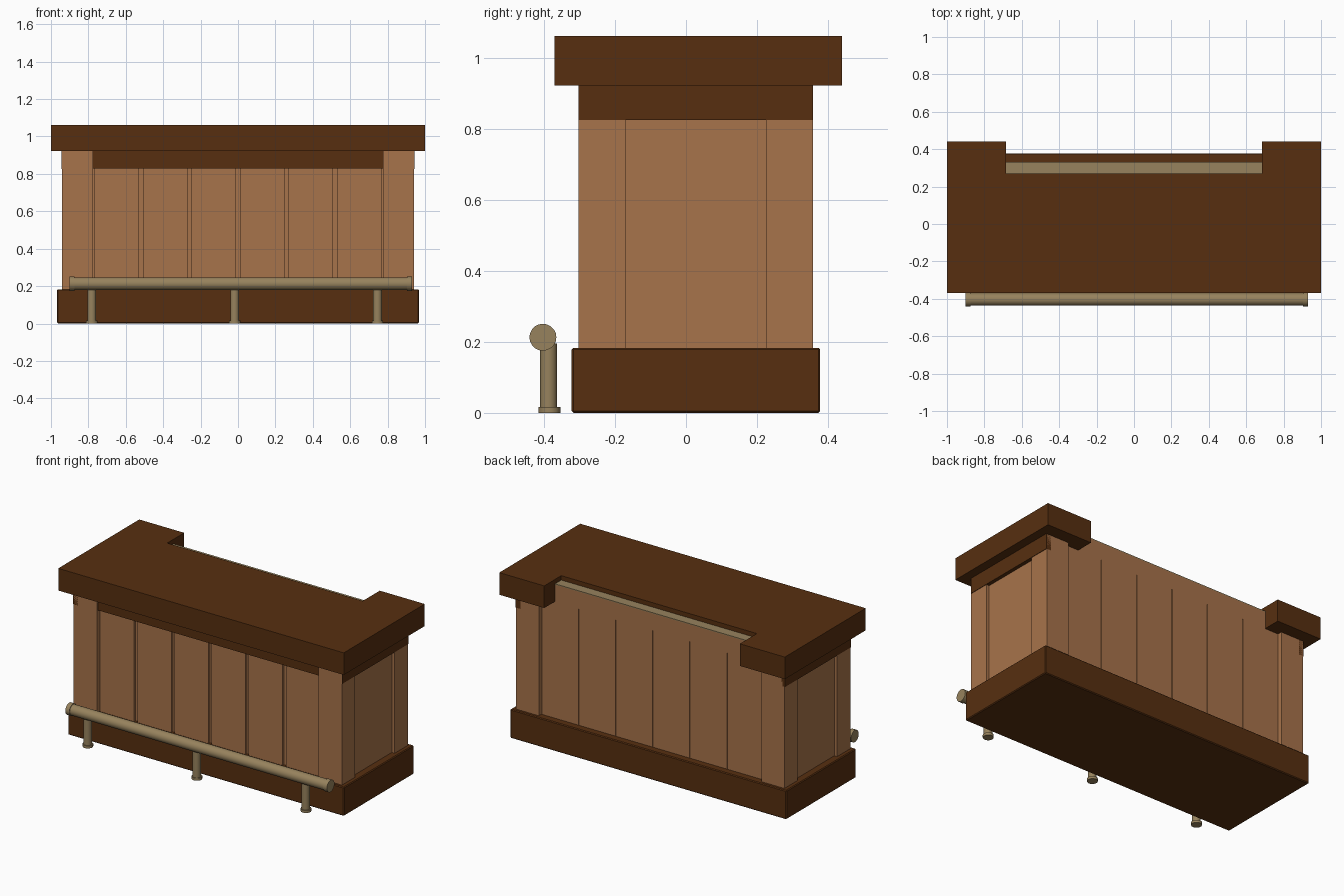
import bpy, bmesh, math
from mathutils import Matrix

if "Cube" in bpy.data.objects:
    bpy.data.objects.remove(bpy.data.objects["Cube"])


def material(name, rgb):
    m = bpy.data.materials.new(name)
    m.diffuse_color = (*rgb, 1)
    m.use_nodes = True
    m.node_tree.nodes["Principled BSDF"].inputs["Base Color"].default_value = m.diffuse_color
    return m


DARK = material("dark walnut", (0.095, 0.028, 0.005))
TAN = material("warm oak", (0.39, 0.172, 0.069))
BRASS = material("dull brass", (0.31, 0.225, 0.11))


def finish(name, bm, mat):
    bmesh.ops.recalc_face_normals(bm, faces=bm.faces)
    me = bpy.data.meshes.new(name)
    bm.to_mesh(me)
    bm.free()
    me.materials.append(mat)
    ob = bpy.data.objects.new(name, me)
    bpy.context.collection.objects.link(ob)
    return ob


def box(name, x, y, z, mat, bevel=0.0):
    bm = bmesh.new()
    bmesh.ops.create_cube(bm, size=1)
    for v in bm.verts:
        for i, (a, b) in enumerate((x, y, z)):
            v.co[i] = a if v.co[i] < 0 else b
    if bevel:
        bmesh.ops.bevel(bm, geom=bm.edges[:], offset=bevel, segments=1, affect='EDGES')
    return finish(name, bm, mat)


def cylinder(name, centre, r, length, mat, along_x=False, sides=20):
    bm = bmesh.new()
    m = Matrix.Translation(centre)
    if along_x:
        m = m @ Matrix.Rotation(math.pi / 2, 4, 'Y')
    bmesh.ops.create_cone(bm, cap_ends=True, segments=sides, radius1=r,
                          radius2=r, depth=length, matrix=m)
    ob = finish(name, bm, mat)
    for o in bpy.context.selected_objects:
        o.select_set(False)
    ob.select_set(True)
    bpy.context.view_layer.objects.active = ob
    bpy.ops.object.shade_smooth_by_angle(angle=math.radians(40))
    return ob


# plinth and hidden core
box("plinth", (-0.967, 0.967), (-0.322, 0.378), (0, 0.183), DARK, 0.005)
box("core", (-0.90, 0.90), (-0.265, 0.315), (0.17, 0.93), TAN)

# countertop: a slab with a notch on the bartender's side
outline = [(-1, -0.37), (1, -0.37), (1, 0.44), (0.685, 0.44), (0.685, 0.27),
           (-0.685, 0.27), (-0.685, 0.44), (-1, 0.44)]
bm = bmesh.new()
face = bm.faces.new([bm.verts.new((x, y, 0.922)) for x, y in outline])
ext = bmesh.ops.extrude_face_region(bm, geom=[face])
bmesh.ops.translate(bm, vec=(0, 0, 0.14),
                    verts=[g for g in ext["geom"] if isinstance(g, bmesh.types.BMVert)])
finish("countertop", bm, DARK)

# corner posts, side panels and side trim
for side, s in (("left", -1), ("right", 1)):
    def span(a, b):
        return (a, b) if s > 0 else (-b, -a)
    box(f"{side}_front_post", span(0.775, 0.94), (-0.303, -0.17), (0.18, 0.925), TAN)
    box(f"{side}_back_post", span(0.78, 0.94), (0.225, 0.358), (0.18, 0.925), TAN)
    box(f"{side}_side_panel", span(0.89, 0.92), (-0.18, 0.235), (0.18, 0.925), TAN)
    box(f"{side}_side_trim", span(0.91, 0.943), (-0.303, 0.358), (0.825, 0.925), DARK)

# front trim under the countertop
box("front_trim", (-0.78, 0.78), (-0.294, -0.25), (0.828, 0.925), DARK)

# vertical planks, front and back
for i in range(6):
    a = -0.78 + i * 0.26
    box(f"front_plank_{i + 1}", (a + 0.011, a + 0.249), (-0.28, -0.26), (0.18, 0.84), TAN)
    box(f"back_plank_{i + 1}", (a + 0.002, a + 0.258), (0.31, 0.332), (0.18, 0.92), TAN)
# upper back board that closes the notch, with a brass drip ledge on it
box("back_upper_board", (-0.685, 0.685), (0.265, 0.332), (0.92, 1.028), TAN)
box("drip_ledge", (-0.685, 0.685), (0.265, 0.332), (1.028, 1.034), BRASS)

# foot rail on three stanchions
cylinder("foot_rail", (0.015, -0.403, 0.213), 0.034, 1.83, BRASS, True)
for end, x in (("left", -0.887), ("right", 0.917)):
    cylinder(f"{end}_rail_cap", (x, -0.403, 0.213), 0.038, 0.028, BRASS, True)
for label, x in (("left", -0.782), ("middle", -0.018), ("right", 0.746)):
    cylinder(f"{label}_rail_stand", (x, -0.387, 0.1), 0.024, 0.19, BRASS, sides=14)
    cylinder(f"{label}_rail_foot", (x, -0.385, 0.008), 0.031, 0.016, BRASS, sides=14)
